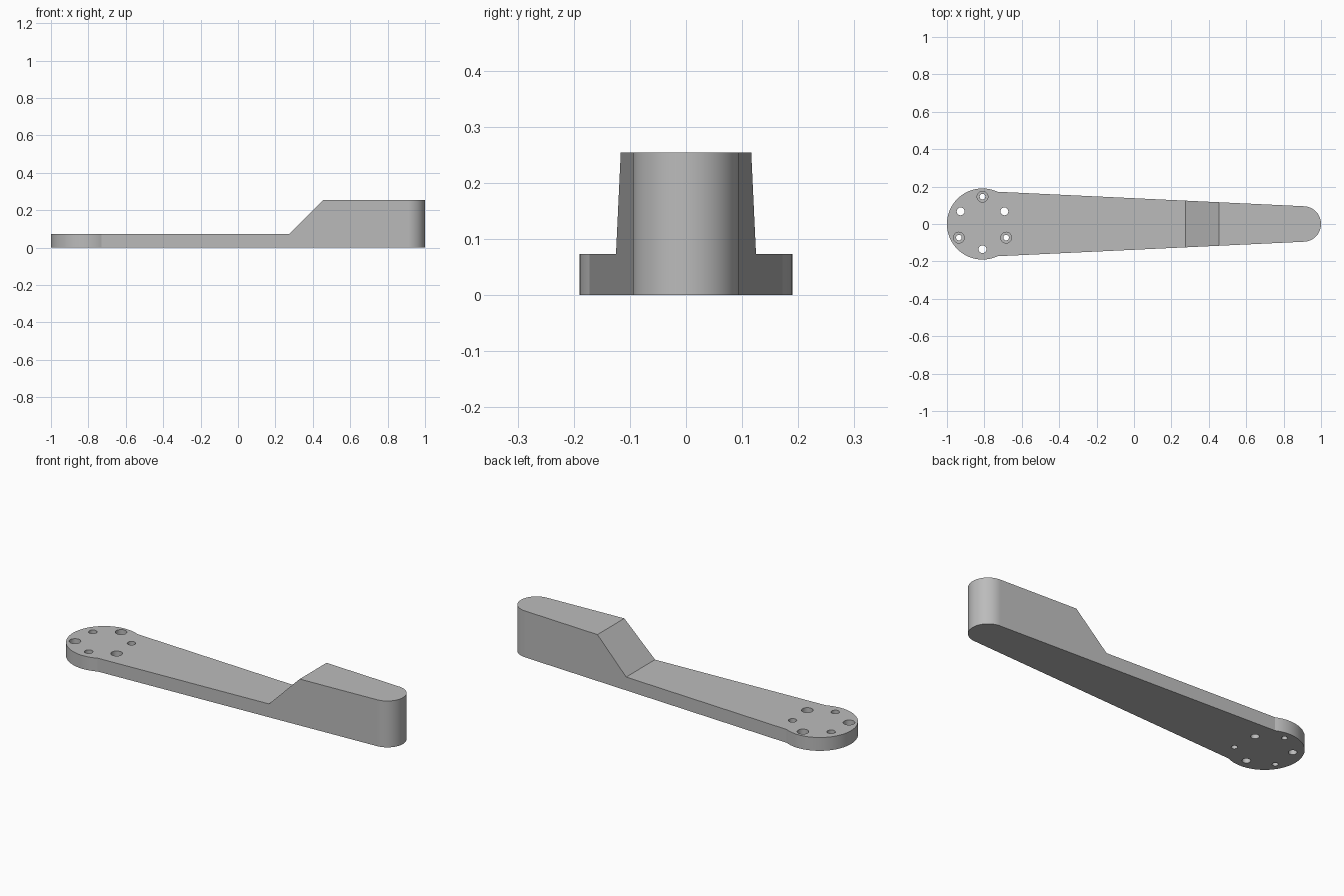
import bpy, bmesh, math

if "Cube" in bpy.data.objects:
    bpy.data.objects.remove(bpy.data.objects["Cube"])

PLATE, TOP = 0.073, 0.254          # thin plate height, raised end height
HUB_X, HUB_R = -0.81, 0.19         # round mounting end
TIP_X, TIP_R = 0.905, 0.095        # round free end

grey = bpy.data.materials.new("grey")
grey.diffuse_color = (0.5, 0.5, 0.5, 1)
grey.use_nodes = True
grey.node_tree.nodes["Principled BSDF"].inputs["Base Color"].default_value = grey.diffuse_color


def prism(name, profile, to_3d, depth):
    """Extrude a closed 2D profile into a solid."""
    bm = bmesh.new()
    face = bm.faces.new([bm.verts.new(to_3d(a, b)) for a, b in profile])
    ext = bmesh.ops.extrude_face_region(bm, geom=[face])
    moved = [g for g in ext["geom"] if isinstance(g, bmesh.types.BMVert)]
    bmesh.ops.translate(bm, verts=moved, vec=depth)
    bmesh.ops.recalc_face_normals(bm, faces=bm.faces)
    mesh = bpy.data.meshes.new(name)
    bm.to_mesh(mesh)
    bm.free()
    obj = bpy.data.objects.new(name, mesh)
    bpy.context.collection.objects.link(obj)
    mesh.materials.append(grey)
    return obj


def arc(cx, r, start, end, n):
    return [(cx + r * math.cos(start + (end - start) * i / n),
             r * math.sin(start + (end - start) * i / n)) for i in range(n + 1)]


def cut(target, cutter):
    mod = target.modifiers.new("cut", "BOOLEAN")
    mod.operation, mod.solver, mod.object = "DIFFERENCE", "EXACT", cutter
    bpy.context.view_layer.objects.active = target
    bpy.ops.object.modifier_apply(modifier=mod.name)
    bpy.data.objects.remove(cutter)


def drill(target, x, y, r, z0, z1):
    bpy.ops.mesh.primitive_cylinder_add(vertices=32, radius=r, depth=z1 - z0,
                                        location=(x, y, (z0 + z1) / 2))
    hole = bpy.context.object
    hole.data.materials.append(grey)
    cut(target, hole)


# Arm outline: hub circle, tapered sides, rounded tip
a = math.acos((-0.73 - HUB_X) / HUB_R)
outline = (arc(HUB_X, HUB_R, a, 2 * math.pi - a, 64)
           + arc(TIP_X, TIP_R, -math.pi / 2, math.pi / 2, 40))
arm = prism("arm", outline, lambda x, y: (x, y, 0), (0, 0, TOP))

# Remove the space above the plate, leaving the sloped step
step = [(-1.2, PLATE), (0.275, PLATE), (0.455, TOP), (0.505, TOP + 0.05), (-1.2, TOP + 0.05)]
cut(arm, prism("step_cutter", step, lambda x, z: (x, -0.4, z), (0, 0.8, 0)))

# Six mounting holes, every other one counterbored
for i in range(6):
    ang = math.radians(90 + 60 * i)
    bored = i % 2 == 0
    ring = 0.146 if bored else 0.135
    x, y = HUB_X + ring * math.cos(ang), ring * math.sin(ang)
    drill(arm, x, y, 0.015 if bored else 0.021, -0.05, PLATE + 0.05)
    if bored:
        drill(arm, x, y, 0.029, PLATE - 0.035, PLATE + 0.05)

# Smooth rounded walls, sharp edges kept
bpy.ops.object.select_all(action="DESELECT")
arm.select_set(True)
bpy.context.view_layer.objects.active = arm
bpy.ops.object.shade_smooth_by_angle(angle=math.radians(20))
